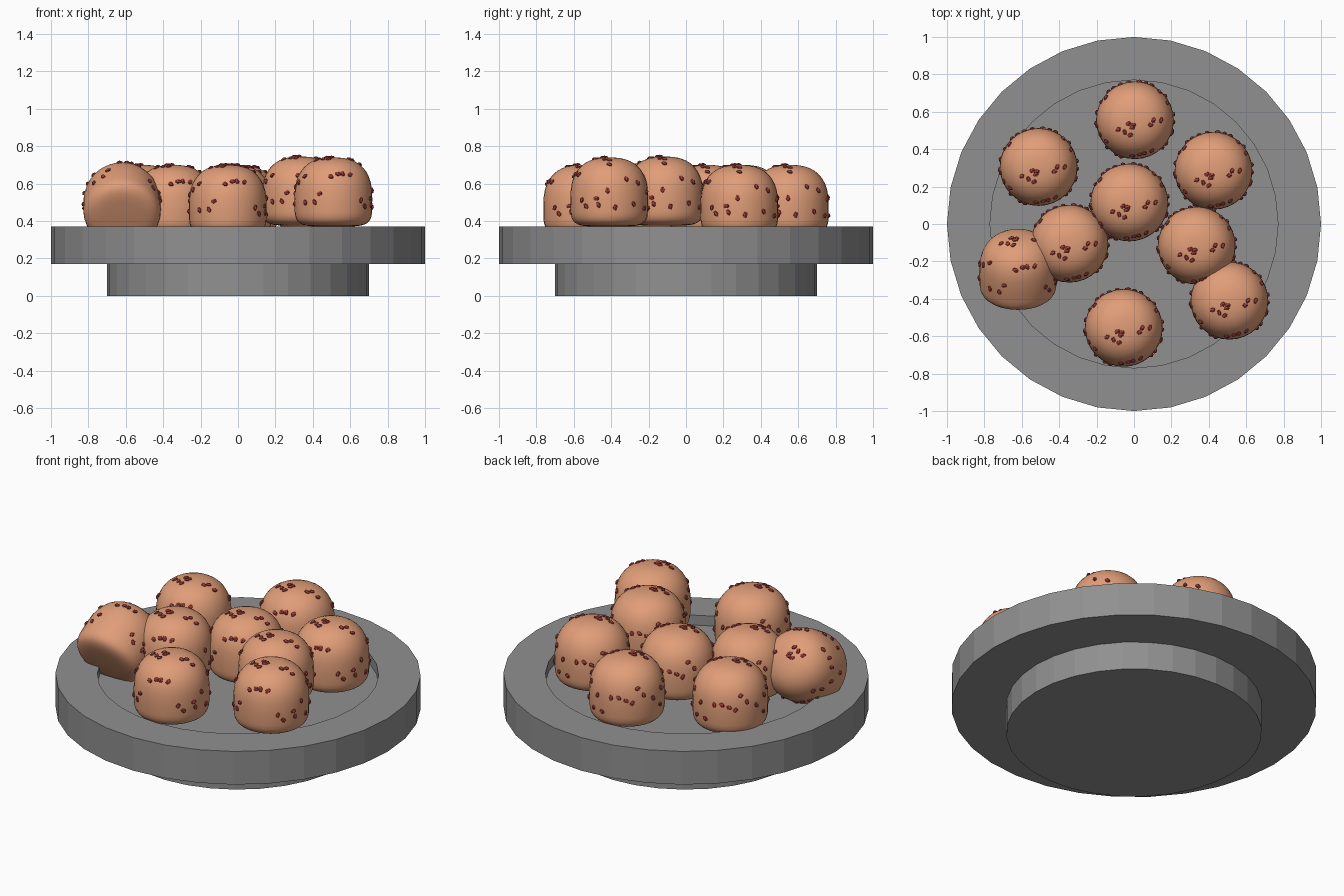
import bpy, bmesh, math, random
from mathutils import Vector, Matrix

if "Cube" in bpy.data.objects:
    bpy.data.objects.remove(bpy.data.objects["Cube"])

random.seed(4)


def mat(name, col):
    m = bpy.data.materials.new(name)
    m.diffuse_color = (*col, 1)
    m.use_nodes = True
    m.node_tree.nodes["Principled BSDF"].inputs["Base Color"].default_value = m.diffuse_color
    return m


GREY = mat("plate grey", (0.28, 0.28, 0.28))
DOUGH = mat("baked dough", (0.75, 0.34, 0.19))
FLECK = mat("red fleck", (0.36, 0.05, 0.04))


def lathe(bm, profile, n):
    """Spin (r, z) points about z; r = 0 ends become poles."""
    rings = []
    for r, z in profile:
        if r < 1e-5:
            rings.append([bm.verts.new((0, 0, z))])
        else:
            rings.append([bm.verts.new((r * math.cos(2 * math.pi * i / n),
                                        r * math.sin(2 * math.pi * i / n), z)) for i in range(n)])
    for a, b in zip(rings, rings[1:]):
        for i in range(n):
            j = (i + 1) % n
            if len(a) == 1:
                bm.faces.new((a[0], b[j], b[i]))
            elif len(b) == 1:
                bm.faces.new((a[i], a[j], b[0]))
            else:
                bm.faces.new((a[i], a[j], b[j], b[i]))


def add(name, me, loc=(0, 0, 0), rot=(0, 0, 0)):
    o = bpy.data.objects.new(name, me)
    o.location, o.rotation_euler = loc, rot
    bpy.context.collection.objects.link(o)
    return o


# Plate with foot and shallow recess
bm = bmesh.new()
lathe(bm, [(0, 0), (.70, 0), (.70, .17), (1, .17), (1, .37), (.77, .37), (.77, .31), (0, .31)], 32)
bmesh.ops.recalc_face_normals(bm, faces=bm.faces[:])
plate = bpy.data.meshes.new("plate")
bm.to_mesh(plate)
bm.free()
plate.materials.append(GREY)
add("plate", plate)

# Bun: rounded dome over a squarer, flatter base
R, MID, UP = .208, .15, .22


def dome(t):
    return R * max(math.cos(t), 0) ** .8, MID + UP * math.sin(t) ** .8


def base(t):
    return R * max(math.cos(t), 0) ** .4, MID - MID * math.sin(t) ** .4


N = 10
prof = [base(math.pi / 2 * (1 - i / N)) for i in range(N)] + [dome(math.pi / 2 * i / N) for i in range(N + 1)]
prof[0], prof[-1] = (0, 0), (0, MID + UP)
bm = bmesh.new()
lathe(bm, prof, 32)
bmesh.ops.recalc_face_normals(bm, faces=bm.faces[:])
for f in bm.faces:
    f.smooth = True


# Flecks: small flattened chips lying on the bun surface
def fleck(pos):
    n = (pos - Vector((0, 0, .15))).normalized()
    m = (Matrix.Translation(pos) @ n.to_track_quat('Z', 'Y').to_matrix().to_4x4()
         @ Matrix.Rotation(random.uniform(0, 6.3), 4, 'Z') @ Matrix.Diagonal((1.25, .9, .75, 1)))
    g = bmesh.ops.create_icosphere(bm, subdivisions=1, radius=.0145, matrix=m)
    for f in {f for v in g["verts"] for f in v.link_faces}:
        f.material_index = 1


def on_dome(x, y):
    s = math.sqrt(max(0, 1 - (math.hypot(x, y) / R) ** 2.5)) ** .8
    return Vector((x, y, MID + UP * s))


for x, y in [(-.035, -.02), (-.015, -.04), (-.055, -.065), (-.025, -.08), (-.01, -.025),
             (.10, 0), (.14, 0), (.085, -.025), (-.09, -.05)]:
    fleck(on_dome(x, y))
for i in range(30):
    az = 2 * math.pi * (i + random.uniform(-.4, .4)) / 30
    z = random.uniform(.08, .29)
    r = R * (1 - max(0, (z - MID) / UP) ** 2.5) ** .4
    fleck(Vector((r * math.cos(az), r * math.sin(az), z)))

bun = bpy.data.meshes.new("bun")
bm.to_mesh(bun)
bm.free()
bun.materials.append(DOUGH)
bun.materials.append(FLECK)

# Upright buns, two of them resting higher
for i, (x, y, z) in enumerate([(.005, .555, .33), (-.51, .305, .33), (.425, .285, .33), (-.025, .115, .33),
                               (-.345, -.105, .33), (.335, -.115, .375), (.51, -.41, .37), (-.055, -.555, .33)]):
    add(f"bun_{i + 1}", bun, (x, y, z))

# Bun lying tipped back against its neighbour
tip = math.radians(-60)
centre = Vector((-.62, -.225, .507))
add("bun_tipped", bun, centre - Matrix.Rotation(tip, 3, 'X') @ Vector((0, 0, .185)), (tip, 0, 0))
